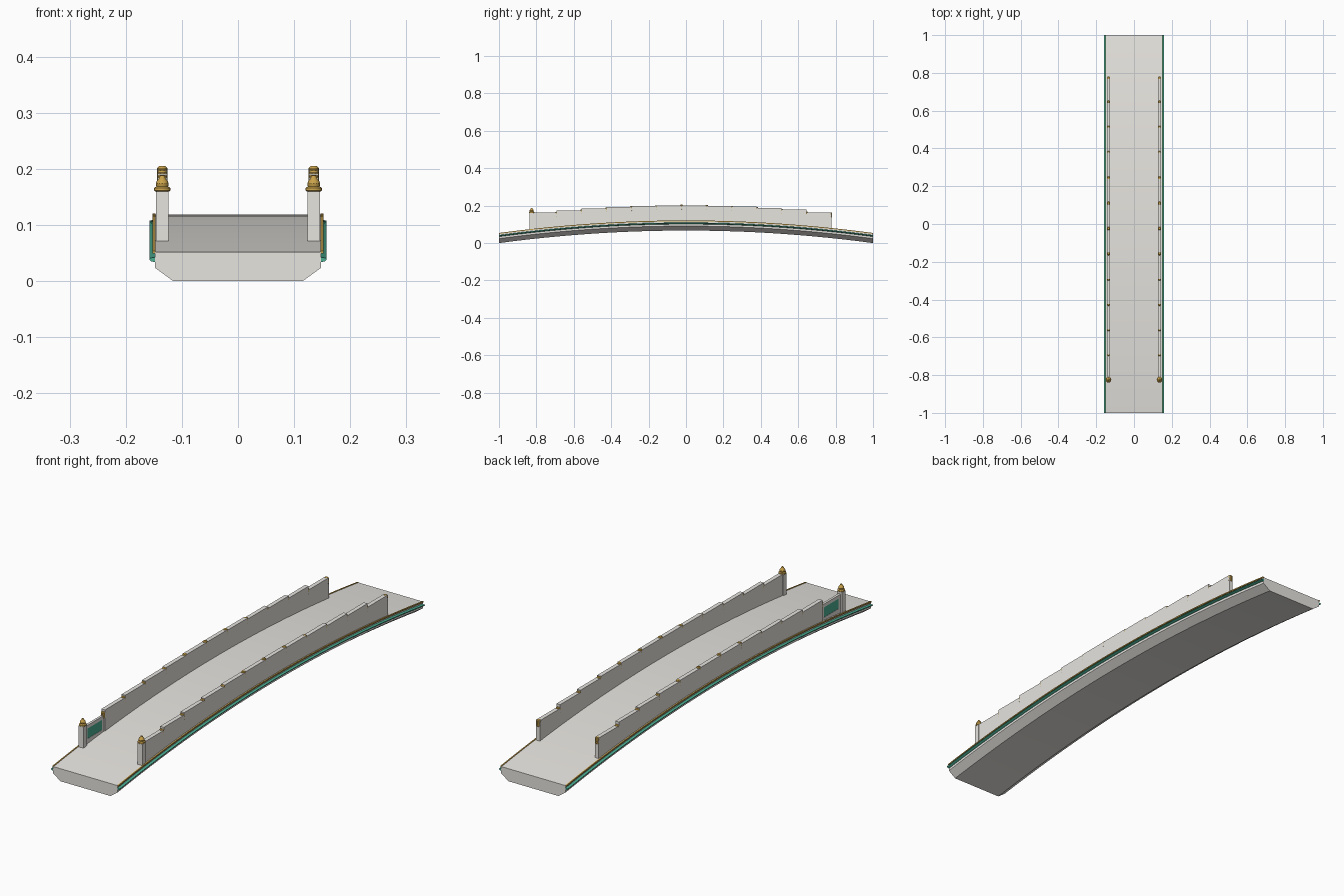
import bpy, bmesh, math
from mathutils import Matrix

cube = bpy.data.objects.get("Cube")
if cube:
    bpy.data.objects.remove(cube, do_unlink=True)


def material(name, rgb):
    m = bpy.data.materials.new(name)
    m.use_nodes = True
    m.diffuse_color = (*rgb, 1)
    m.node_tree.nodes["Principled BSDF"].inputs["Base Color"].default_value = (*rgb, 1)
    return m


STONE = material("pale stone", (0.80, 0.78, 0.74))
GOLD = material("gold", (0.58, 0.36, 0.07))
GREEN = material("jade green", (0.07, 0.42, 0.29))

SIDE_X = 0.135          # centre line of the parapets
FIRST_Y, LAST_Y, BAYS = -0.825, 0.778, 12


def deck_z(y):
    return 0.052 + 0.067 * (1 - y * y)


def finish(name, bm, mat, smooth=False):
    bmesh.ops.recalc_face_normals(bm, faces=bm.faces[:])
    mesh = bpy.data.meshes.new(name)
    bm.to_mesh(mesh)
    bm.free()
    mesh.materials.append(mat)
    ob = bpy.data.objects.new(name, mesh)
    bpy.context.collection.objects.link(ob)
    if smooth:
        bpy.ops.object.select_all(action="DESELECT")
        ob.select_set(True)
        bpy.context.view_layer.objects.active = ob
        bpy.ops.object.shade_smooth_by_angle(angle=math.radians(30))


def sweep(name, profile, mat, steps=40):
    """Carry an (x, height above deck) outline along the arch."""
    bm = bmesh.new()
    rings = []
    for i in range(steps + 1):
        y = -1 + 2 * i / steps
        rings.append([bm.verts.new((x, y, deck_z(y) + h)) for x, h in profile])
    n = len(profile)
    for a, b in zip(rings, rings[1:]):
        for k in range(n):
            bm.faces.new((a[k], a[(k + 1) % n], b[(k + 1) % n], b[k]))
    bm.faces.new(rings[0])
    bm.faces.new(rings[-1])
    finish(name, bm, mat, smooth=True)


def add_box(bm, x, y0, y1, z0, z1, half):
    size = Matrix.Diagonal((2 * half, y1 - y0, z1 - z0, 1))
    place = Matrix.Translation((x, (y0 + y1) / 2, (z0 + z1) / 2))
    bmesh.ops.create_cube(bm, size=1, matrix=place @ size)


def add_lathe(bm, profile, x, y, z, sides=14):
    rings = []
    for r, h in profile:
        rings.append([bm.verts.new((x + r * math.cos(math.tau * k / sides),
                                    y + r * math.sin(math.tau * k / sides), z + h))
                      for k in range(sides)])
    for a, b in zip(rings, rings[1:]):
        for k in range(sides):
            j = (k + 1) % sides
            bm.faces.new((a[k], a[j], b[j], b[k]))
    bm.faces.new(rings[0])
    bm.faces.new(rings[-1])


# Arched deck with chamfered underside
half_deck = [(0.148, 0), (0.148, -0.028), (0.115, -0.052)]
sweep("deck", half_deck + [(-x, h) for x, h in reversed(half_deck)], STONE)

# Edge trims along both sides: a slim gold bead above a wider green ledge
gold_trim = [(0.147, -0.003), (0.152, -0.003), (0.152, 0.002), (0.147, 0.002)]
green_trim = [(0.146, -0.018), (0.154, -0.017), (0.158, -0.014), (0.158, -0.011), (0.146, -0.009)]
for side, label in ((1, "left"), (-1, "right")):
    sweep(label + "_gold_trim", [(side * x, h) for x, h in gold_trim], GOLD)
    sweep(label + "_green_trim", [(side * x, h) for x, h in green_trim], GREEN)

# Parapets stepped bay by bay, with finials at the joints
bay = (LAST_Y - FIRST_Y) / BAYS
joints = [FIRST_Y + bay * i for i in range(BAYS + 1)]
tops = [deck_z((a + b) / 2) + 0.082 for a, b in zip(joints, joints[1:])]
tops[-1] -= 0.004
finial = [(0.0125, 0), (0.015, 0.002), (0.0145, 0.006), (0.0105, 0.009), (0.0115, 0.014),
          (0.0095, 0.019), (0.006, 0.023), (0.004, 0.028)]
small_finial = [(0.006, 0), (0.009, 0.003), (0.008, 0.010), (0.009, 0.017),
                (0.009, 0.024), (0.006, 0.027)]

for side, label in ((1, "left"), (-1, "right")):
    x = side * SIDE_X
    first = 0 if side > 0 else 1    # the right side opens with a framed panel

    bm = bmesh.new()
    for i in range(first, BAYS):
        a, b = joints[i], joints[i + 1]
        add_box(bm, x, a, b, min(deck_z(a), deck_z(b)) - 0.008, tops[i], 0.0085)
    finish(label + "_parapet", bm, STONE)

    bm = bmesh.new()
    add_box(bm, x, FIRST_Y - 0.0115, FIRST_Y + 0.0115, 0.07, 0.16, 0.0115)
    finish(label + "_end_post", bm, STONE)

    bm = bmesh.new()
    add_lathe(bm, finial, x, FIRST_Y, 0.16)
    finish(label + "_end_finial", bm, GOLD, smooth=True)

    # Joint finials sit almost wholly inside the wall; the last shows on its end face
    bm = bmesh.new()
    for i in range(1, BAYS):
        add_lathe(bm, small_finial, x, joints[i], min(tops[i - 1], tops[i]) - 0.0225, sides=10)
    add_lathe(bm, small_finial, x, LAST_Y - 0.005, tops[-1] - 0.0265, sides=10)
    finish(label + "_joint_finials", bm, GOLD, smooth=True)

# Framed panel in the first right-hand bay: stone rails and stiles round a green board
y0, y1 = FIRST_Y + 0.01, joints[1]
bm = bmesh.new()
add_box(bm, -SIDE_X, y0, y1, 0.138, 0.152, 0.005)
add_box(bm, -SIDE_X, y0, y1, 0.07, 0.096, 0.005)
add_box(bm, -SIDE_X, y0, y0 + 0.014, 0.096, 0.138, 0.005)
add_box(bm, -SIDE_X, y1 - 0.014, y1, 0.096, 0.138, 0.005)
finish("right_panel_frame", bm, STONE)
bm = bmesh.new()
add_box(bm, -SIDE_X, y0 + 0.014, y1 - 0.014, 0.096, 0.138, 0.004)
finish("right_panel_board", bm, GREEN)
